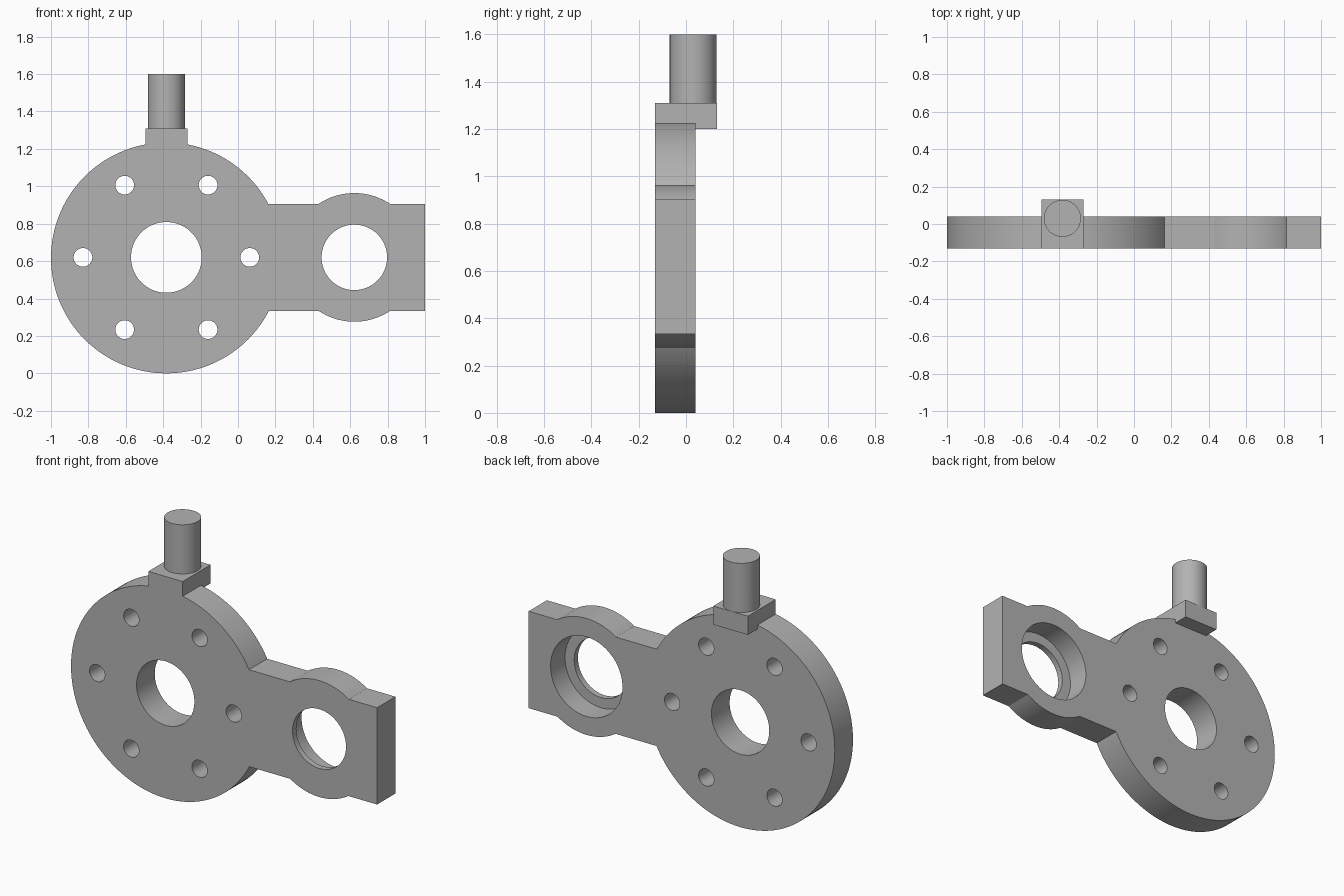
import bpy, bmesh, math
from mathutils import Matrix, Vector

if "Cube" in bpy.data.objects:
    bpy.data.objects.remove(bpy.data.objects["Cube"], do_unlink=True)

FRONT, BACK = -0.13, 0.04        # plate faces
MID_Z = 0.617                    # height of the shared centre line
DISC_X, BOSS_X = -0.383, 0.622

grey = bpy.data.materials.new("machined grey")
grey.use_nodes = True
colour = (0.45, 0.45, 0.45, 1)
grey.diffuse_color = colour
grey.node_tree.nodes["Principled BSDF"].inputs["Base Color"].default_value = colour


def finish(name, bm):
    mesh = bpy.data.meshes.new(name)
    bm.to_mesh(mesh)
    bm.free()
    mesh.materials.append(grey)
    ob = bpy.data.objects.new(name, mesh)
    bpy.context.collection.objects.link(ob)
    return ob


def box(name, low, high):
    low, high = Vector(low), Vector(high)
    bm = bmesh.new()
    bmesh.ops.create_cube(bm, size=1, matrix=Matrix.Translation((low + high) / 2)
                          @ Matrix.Diagonal((*(high - low), 1)))
    return finish(name, bm)


def cylinder(name, start, end, radius, segments=96):
    start, end = Vector(start), Vector(end)
    axis = end - start
    turn = axis.to_track_quat('Z', 'Y').to_matrix().to_4x4()
    bm = bmesh.new()
    bmesh.ops.create_cone(bm, cap_ends=True, segments=segments, radius1=radius,
                          radius2=radius, depth=axis.length,
                          matrix=Matrix.Translation((start + end) / 2) @ turn)
    return finish(name, bm)


def across(name, x, z, radius, front=FRONT, back=BACK, segments=96):
    return cylinder(name, (x, front, z), (x, back, z), radius, segments)


def combine(target, tool, operation):
    mod = target.modifiers.new(tool.name, 'BOOLEAN')
    mod.operation, mod.object, mod.solver = operation, tool, 'EXACT'
    graph = bpy.context.evaluated_depsgraph_get()
    mesh = bpy.data.meshes.new_from_object(target.evaluated_get(graph))
    target.modifiers.clear()
    target.data = mesh
    bpy.data.objects.remove(tool, do_unlink=True)


# Solid parts: disc, arm, round boss, top block and pin
body = across("flange_bracket", DISC_X, MID_Z, MID_Z, segments=128)
solids = [
    box("arm", (0, FRONT, 0.333), (1, BACK, 0.905)),
    across("boss", BOSS_X, MID_Z + 0.003, 0.344),
    box("top_block", (-0.495, FRONT, 1.2), (-0.27, 0.13, 1.31)),
    cylinder("pin", (DISC_X, 0.03, 1.25), (DISC_X, 0.03, 1.6), 0.099, 64),
]
for part in solids:
    combine(body, part, 'UNION')

# Bores: disc centre, boss hole with a deep rear counterbore, six bolt holes
bores = [
    across("disc_bore", DISC_X, MID_Z + 0.003, 0.189, -0.3, 0.3),
    across("boss_bore", BOSS_X, MID_Z + 0.003, 0.175, -0.3, 0.3),
    across("boss_counterbore", BOSS_X, MID_Z + 0.003, 0.235, -0.095, 0.3),
]
for i in range(6):
    a = i * math.pi / 3
    bores.append(across("bolt_hole", DISC_X + 0.446 * math.cos(a),
                        MID_Z + 0.003 + 0.446 * math.sin(a), 0.05, -0.3, 0.3, 48))
for tool in bores:
    combine(body, tool, 'DIFFERENCE')

# Smooth round walls, crisp edges
bpy.ops.object.select_all(action='DESELECT')
body.select_set(True)
bpy.context.view_layer.objects.active = body
bpy.ops.object.shade_smooth_by_angle(angle=math.radians(20))
